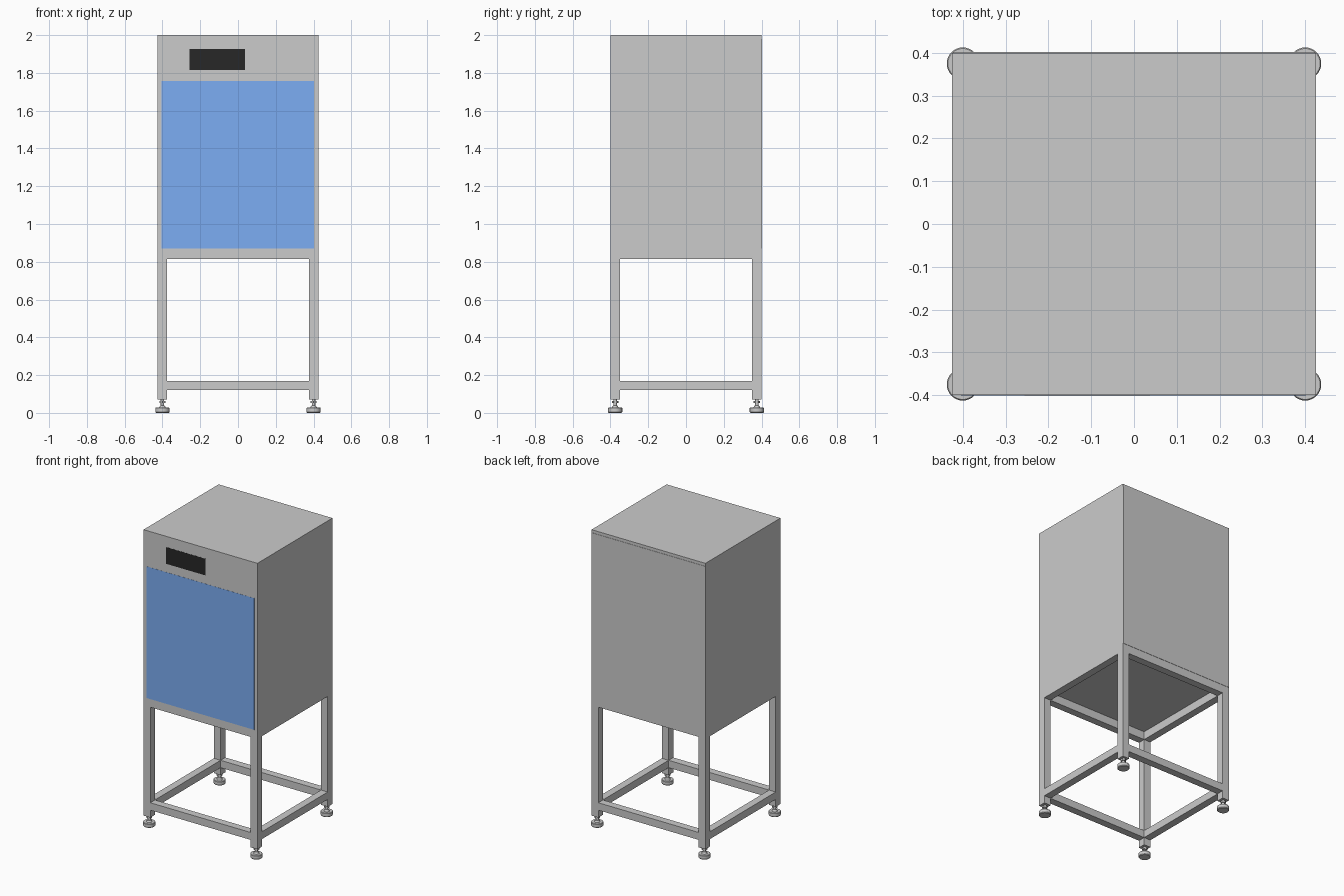
import bpy, bmesh, math
from mathutils import Matrix

if "Cube" in bpy.data.objects:
    bpy.data.objects.remove(bpy.data.objects["Cube"])

HX, HY = 0.425, 0.40      # half width / half depth of the frame
T = 0.05                  # square tube size
Z_LEG, Z_CAB, Z_TOP = 0.07, 0.87, 2.0


def finish(name, bm, mat=None):
    bmesh.ops.recalc_face_normals(bm, faces=bm.faces)
    me = bpy.data.meshes.new(name)
    bm.to_mesh(me)
    bm.free()
    ob = bpy.data.objects.new(name, me)
    bpy.context.collection.objects.link(ob)
    if mat:
        me.materials.append(mat)
    return ob


def box(name, x0, x1, y0, y1, z0, z1, mat=None):
    bm = bmesh.new()
    m = Matrix.Translation(((x0 + x1) / 2, (y0 + y1) / 2, (z0 + z1) / 2))
    m = m @ Matrix.Diagonal((x1 - x0, y1 - y0, z1 - z0, 1))
    bmesh.ops.create_cube(bm, size=1, matrix=m)
    return finish(name, bm, mat)


def lathe(name, profile, x, y, sides=32):
    bm = bmesh.new()
    vs = [bm.verts.new((r, 0, z)) for r, z in profile]
    es = [bm.edges.new(p) for p in zip(vs, vs[1:])]
    bmesh.ops.spin(bm, geom=vs + es, cent=(0, 0, 0), axis=(0, 0, 1),
                   angle=2 * math.pi, steps=sides)
    bmesh.ops.remove_doubles(bm, verts=bm.verts, dist=1e-5)
    bmesh.ops.translate(bm, verts=bm.verts, vec=(x, y, 0))
    ob = finish(name, bm)
    bpy.ops.object.select_all(action='DESELECT')
    ob.select_set(True)
    bpy.context.view_layer.objects.active = ob
    bpy.ops.object.shade_smooth_by_angle(angle=math.radians(30))
    return ob


def material(name, color):
    m = bpy.data.materials.new(name)
    m.diffuse_color = (*color, 1)
    m.use_nodes = True
    m.node_tree.nodes["Principled BSDF"].inputs["Base Color"].default_value = m.diffuse_color
    return m


blue = material("blue_panel", (0.2, 0.42, 0.9))
black = material("black_display", (0.02, 0.02, 0.02))

# Levelling foot profile: pad, collar, threaded stud
FOOT = [(0, 0), (0.034, 0), (0.0375, 0.004), (0.0375, 0.025), (0.035, 0.028),
        (0.018, 0.028), (0.013, 0.037), (0.009, 0.039), (0.009, 0.072), (0, 0.072)]

# Legs, feet and lock nuts at the four corners
for sx, side in ((-1, "left"), (1, "right")):
    for sy, end in ((-1, "front"), (1, "back")):
        tag = f"{end}_{side}"
        cx, cy = sx * (HX - T / 2), sy * (HY - T / 2)
        box(f"leg_{tag}", cx - T / 2, cx + T / 2, cy - T / 2, cy + T / 2, Z_LEG, Z_CAB)
        lathe(f"foot_{tag}", FOOT, cx, cy)
        bm = bmesh.new()
        bmesh.ops.create_cone(bm, cap_ends=True, segments=6, radius1=0.018, radius2=0.018,
                              depth=0.012, matrix=Matrix.Translation((cx, cy, 0.058)))
        finish(f"lock_nut_{tag}", bm)

# Lower and upper rails between the legs
ix, iy = HX - T, HY - T
for level, z0, z1 in (("lower", 0.12, 0.17), ("upper", 0.815, Z_CAB)):
    for s, end, side in ((-1, "front", "left"), (1, "back", "right")):
        ya, yb = sorted((s * iy, s * HY))
        box(f"{level}_rail_{end}", -ix, ix, ya, yb, z0, z1)
        xa, xb = sorted((s * ix, s * HX))
        box(f"{level}_rail_{side}", xa, xb, -iy, iy, z0, z1)

# Cabinet with thin back cover
box("cabinet", -HX, HX, -HY, HY, Z_CAB, Z_TOP)
box("back_cover", -HX + 0.002, HX - 0.002, HY, HY + 0.002, Z_CAB, 1.98)

# Front door panel and display
box("front_door", -0.404, 0.402, -HY - 0.001, -HY + 0.004, Z_CAB, 1.758, blue)
box("display", -0.256, 0.037, -HY - 0.001, -HY + 0.004, 1.815, 1.927, black)
